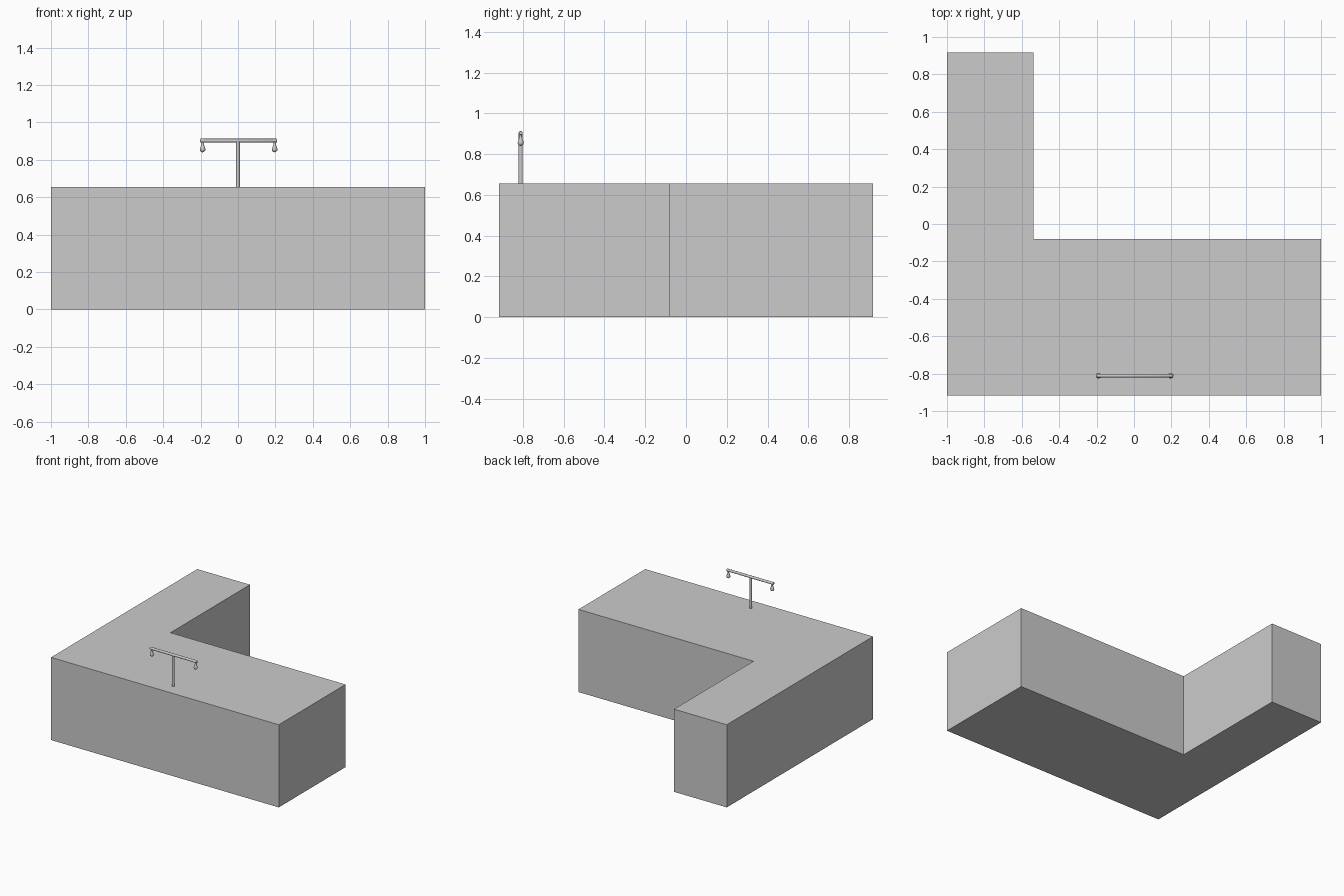
import bpy, bmesh, math
from mathutils import Vector

if "Cube" in bpy.data.objects:
    bpy.data.objects.remove(bpy.data.objects["Cube"])

TOP = 0.656      # counter height
TAP_Y = -0.811   # tap line near the front edge
BAR_Z = 0.903


def new_object(name, bm):
    bmesh.ops.recalc_face_normals(bm, faces=bm.faces)
    mesh = bpy.data.meshes.new(name)
    bm.to_mesh(mesh)
    bm.free()
    obj = bpy.data.objects.new(name, mesh)
    bpy.context.collection.objects.link(obj)
    return obj


def smooth(obj):
    bpy.ops.object.select_all(action='DESELECT')
    obj.select_set(True)
    bpy.context.view_layer.objects.active = obj
    bpy.ops.object.shade_smooth_by_angle(angle=math.radians(40))


def lathe(name, profile, origin, axis=(0, 0, 1), sides=20):
    """Spin (radius, height) points around an axis through origin."""
    bm = bmesh.new()
    verts = [bm.verts.new((r, 0, h)) for r, h in profile]
    edges = [bm.edges.new(p) for p in zip(verts, verts[1:])]
    bmesh.ops.spin(bm, geom=verts + edges, cent=(0, 0, 0), axis=(0, 0, 1),
                   angle=math.tau, steps=sides)
    bmesh.ops.remove_doubles(bm, verts=bm.verts, dist=1e-5)
    turn = Vector((0, 0, 1)).rotation_difference(Vector(axis)).to_matrix()
    bmesh.ops.rotate(bm, verts=bm.verts, cent=(0, 0, 0), matrix=turn)
    bmesh.ops.translate(bm, verts=bm.verts, vec=origin)
    obj = new_object(name, bm)
    smooth(obj)
    return obj


# L-shaped counter: footprint extruded upward
footprint = [(-1, -0.917), (1, -0.917), (1, -0.08), (-0.537, -0.08),
             (-0.537, 0.917), (-1, 0.917)]
bm = bmesh.new()
face = bm.faces.new([bm.verts.new((x, y, 0)) for x, y in footprint])
ext = bmesh.ops.extrude_face_region(bm, geom=[face], use_keep_orig=True)
top = [g for g in ext["geom"] if isinstance(g, bmesh.types.BMVert)]
bmesh.ops.translate(bm, verts=top, vec=(0, 0, TOP))
new_object("counter", bm)

# Upright post
lathe("post", [(0, 0), (0.01, 0), (0.01, BAR_Z - TOP), (0, BAR_Z - TOP)],
      (0, TAP_Y, TOP))

# Crossbar with softened ends
L = 0.206
lathe("crossbar", [(0, -L), (0.008, -L), (0.01, -L + 0.003),
                   (0.01, L - 0.003), (0.008, L), (0, L)],
      (0.003, TAP_Y, BAR_Z), axis=(1, 0, 0))

# Teardrop hanging under each end of the bar
drop = [(0, 0), (0.007, 0.002), (0.013, 0.008), (0.015, 0.015),
        (0.013, 0.023), (0.009, 0.034), (0.006, 0.046), (0.005, 0.056),
        (0, 0.056)]
for side, x in (("left", -0.189), ("right", 0.196)):
    lathe(side + "_drop", drop, (x, TAP_Y, 0.84))
